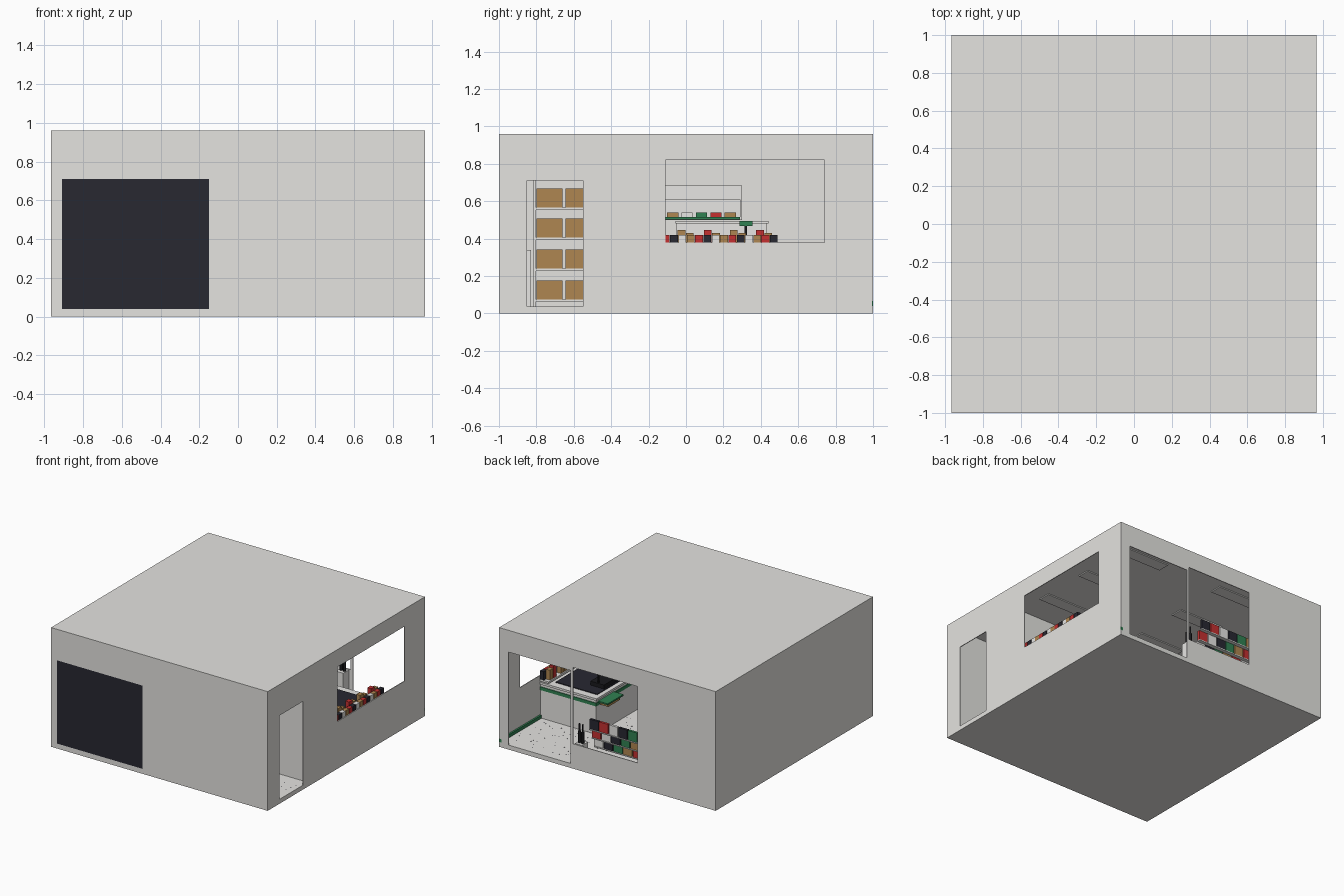
import bpy, random

random.seed(4)
cube = bpy.data.objects.get("Cube")
if cube:
    bpy.data.objects.remove(cube, do_unlink=True)


def material(name, r, g, b):
    m = bpy.data.materials.new(name)
    m.use_nodes = True
    m.diffuse_color = (r, g, b, 1)
    bsdf = m.node_tree.nodes["Principled BSDF"]
    bsdf.inputs["Base Color"].default_value = (r, g, b, 1)
    bsdf.inputs["Roughness"].default_value = 0.8
    return m


wall = material("wall grey", 0.78, 0.77, 0.745)
white = material("off white", 0.8, 0.79, 0.77)
slate = material("dark slate", 0.021, 0.021, 0.031)
black = material("black", 0.01, 0.01, 0.012)
green = material("green", 0.03, 0.22, 0.085)
red = material("red", 0.56, 0.03, 0.03)
brown = material("cardboard brown", 0.43, 0.24, 0.082)


def boxes(name, mat, spans):
    """One object made of boxes given as (x0, x1, y0, y1, z0, z1)."""
    verts, faces = [], []
    for x0, x1, y0, y1, z0, z1 in spans:
        n = len(verts)
        verts += [(x, y, z) for z in (z0, z1)
                  for x, y in ((x0, y0), (x1, y0), (x1, y1), (x0, y1))]
        faces += [(n + 3, n + 2, n + 1, n), (n + 4, n + 5, n + 6, n + 7)]
        for i in range(4):
            j = (i + 1) % 4
            faces.append((n + i, n + j, n + 4 + j, n + 4 + i))
    mesh = bpy.data.meshes.new(name)
    mesh.from_pydata(verts, [], faces)
    mesh.materials.append(mat)
    obj = bpy.data.objects.new(name, mesh)
    bpy.context.collection.objects.link(obj)
    return obj


def box(name, mat, *span):
    return boxes(name, mat, [span])


def goods(name, items):
    """Mixed products as (material, span) pairs: one object per colour."""
    groups = {}
    for mat, span in items:
        groups.setdefault(mat, []).append(span)
    for mat, spans in groups.items():
        boxes(name + "_" + mat.name.replace(" ", "_"), mat, spans)


# Building shell with thin walls and its openings
shell = box("building_shell", wall, -0.965, 0.965, -1, 1, 0, 0.96)
cutters = [
    box("room_cutter", wall, -0.959, 0.959, -0.994, 0.994, 0.035, 0.954),
    box("shutter_cutter", wall, -0.91, -0.15, -1.1, -0.9, 0.04, 0.71),
    box("door_cutter", wall, 0.9, 1.1, -0.85, -0.55, 0.036, 0.71),
    box("window_cutter", wall, 0.9, 1.1, -0.11, 0.74, 0.38, 0.82),
    box("rear_door_cutter", wall, 0.328, 0.88, 0.9, 1.1, 0.036, 0.785),
    box("rear_window_cutter", wall, -0.27, 0.306, 0.9, 1.1, 0.2, 0.815),
]
for c in cutters:
    mod = shell.modifiers.new(c.name, "BOOLEAN")
    mod.object = c
    mod.solver = "EXACT"
    c.hide_render = True
    c.hide_viewport = True
    c.hide_set(True)

# Shutter, partition, floor specks and skirting
box("shutter", slate, -0.91, -0.15, -1, -0.99, 0.04, 0.71)
box("partition_wall", wall, -0.959, 0.959, -0.49, -0.475, 0.035, 0.954)
specks = []
for i in range(450):
    x, y = random.uniform(-0.93, 0.93), random.uniform(-0.97, 0.97)
    specks.append((x, x + 0.007, y, y + 0.007, 0.035, 0.0357))
boxes("floor_specks", slate, specks)
boxes("skirting", green, [(0.945, 0.959, 0.49, 0.994, 0.04, 0.065),
                          (0.945, 0.966, 0.994, 1.0005, 0.04, 0.065)])

# Ceiling light panels
boxes("ceiling_panels", wall, [(x, x + 0.4, y, y + 0.1, 0.946, 0.954)
                               for x in (-0.6, 0.3)
                               for y in (-0.25, 0.2, 0.65)])

# Serving counter with green band, mat and till
box("counter_body", white, 0.465, 0.959, -0.1, 0.48, 0.035, 0.31)
box("counter_top", white, 0.455, 0.959, -0.11, 0.49, 0.31, 0.327)
box("counter_band", green, 0.46, 0.959, -0.1, 0.485, 0.262, 0.288)
box("counter_mat", slate, 0.49, 0.86, -0.04, 0.43, 0.327, 0.333)
box("till_base", black, 0.5, 0.62, 0.16, 0.33, 0.333, 0.365)
box("till_post", black, 0.55, 0.562, 0.314, 0.326, 0.36, 0.47)
box("till_display", green, 0.545, 0.567, 0.285, 0.355, 0.468, 0.495)
box("counter_tray", green, 0.375, 0.46, 0.26, 0.46, 0.285, 0.297)
box("tray_snacks", brown, 0.385, 0.46, 0.29, 0.44, 0.262, 0.284)

# Display unit on the far wall
boxes("display_frame", white, [
    (-0.959, -0.8, -0.47, 0.3, 0.61, 0.685),
    (-0.959, -0.947, -0.47, 0.3, 0.5, 0.61),
    (-0.959, -0.8, 0.288, 0.3, 0.5, 0.61)])
box("display_shelf", green, -0.959, -0.79, -0.47, 0.29, 0.503, 0.516)
boxes("display_cards", white, [(-0.947, -0.939, y, y + 0.08, 0.525, 0.598)
                               for y in (-0.288, -0.194, -0.1, 0, 0.095, 0.19)])
goods("display_goods", [
    (mat, (-0.88, -0.8, -0.255 + 0.077 * i, -0.195 + 0.077 * i, 0.516, 0.54))
    for i, mat in enumerate((red, green, brown, white, green, red, brown))])

# Back counter under the display
box("back_counter", white, -0.959, -0.7, -0.05, 0.43, 0.035, 0.48)
box("back_counter_top", white, -0.959, -0.69, -0.055, 0.44, 0.48, 0.495)

# Products along the side window: a full lower row and a broken upper row
box("window_ledge", white, 0.88, 0.959, -0.13, 0.49, 0.335, 0.35)
stock = []
for i in range(14):
    y = -0.129 + 0.0445 * i
    stock.append(((red, slate, white, brown)[i % 4],
                  (0.925, 0.957, y, y + 0.041, 0.35, 0.42)))
for y, mat, top in ((-0.045, brown, 0.447), (0, brown, 0.43), (0.095, red, 0.447),
                    (0.14, brown, 0.43), (0.235, brown, 0.447), (0.28, brown, 0.43),
                    (0.375, red, 0.447), (0.42, brown, 0.43)):
    stock.append((mat, (0.89, 0.924, y, y + 0.041, 0.35, top)))
goods("window_goods", stock)

# Three-step product rack inside the rear window
rows = [(slate, red, white, slate, green, brown, red),
        (red, white, slate, green, brown, red, white),
        (white, slate, green, brown, red, white, slate)]
stock, ledges = [], []
for r, colours in enumerate(rows):
    y, z = 0.965 - 0.03 * r, 0.352 - 0.08 * r
    ledges.append((-0.43, 0.17, y - 0.005, y + 0.025, z - 0.008, z))
    for i, mat in enumerate(colours):
        x = 0.17 - 0.086 * i
        stock.append((mat, (x - 0.078, x, y, y + 0.02, z, z + 0.078)))
boxes("rear_rack", white, ledges)
goods("rear_goods", stock)

# Bottles on a small plinth next to the rack
box("bottle_plinth", white, 0.235, 0.3, 0.91, 0.985, 0.035, 0.2)
for i, x in enumerate((0.254, 0.284)):
    for part, r, z0, z1 in (("body", 0.012, 0.2, 0.29), ("neck", 0.006, 0.29, 0.35)):
        bpy.ops.mesh.primitive_cylinder_add(vertices=12, radius=r, depth=z1 - z0,
                                            location=(x, 0.95, (z0 + z1) / 2))
        obj = bpy.context.object
        obj.name = f"bottle_{part}_{i + 1}"
        obj.data.materials.append(black)
        bpy.ops.object.shade_smooth_by_angle()

# Stockroom rack with cartons
SHELVES = (0.075, 0.24, 0.405, 0.565)
boxes("stock_rack", white,
      [(-0.2, 0.1, -0.81, -0.492, z - 0.012, z) for z in SHELVES]
      + [(x, x + 0.012, y, y + 0.012, 0.035, 0.72)
         for x in (-0.2, 0.09) for y in (-0.815, -0.504)])
boxes("cartons", brown, [(-0.18, 0.095, y0, y1, z, z + 0.102)
                         for z in SHELVES
                         for y0, y1 in ((-0.798, -0.66), (-0.645, -0.508))])
box("stock_bin", white, 0.2, 0.34, -0.95, -0.83, 0.035, 0.34)
